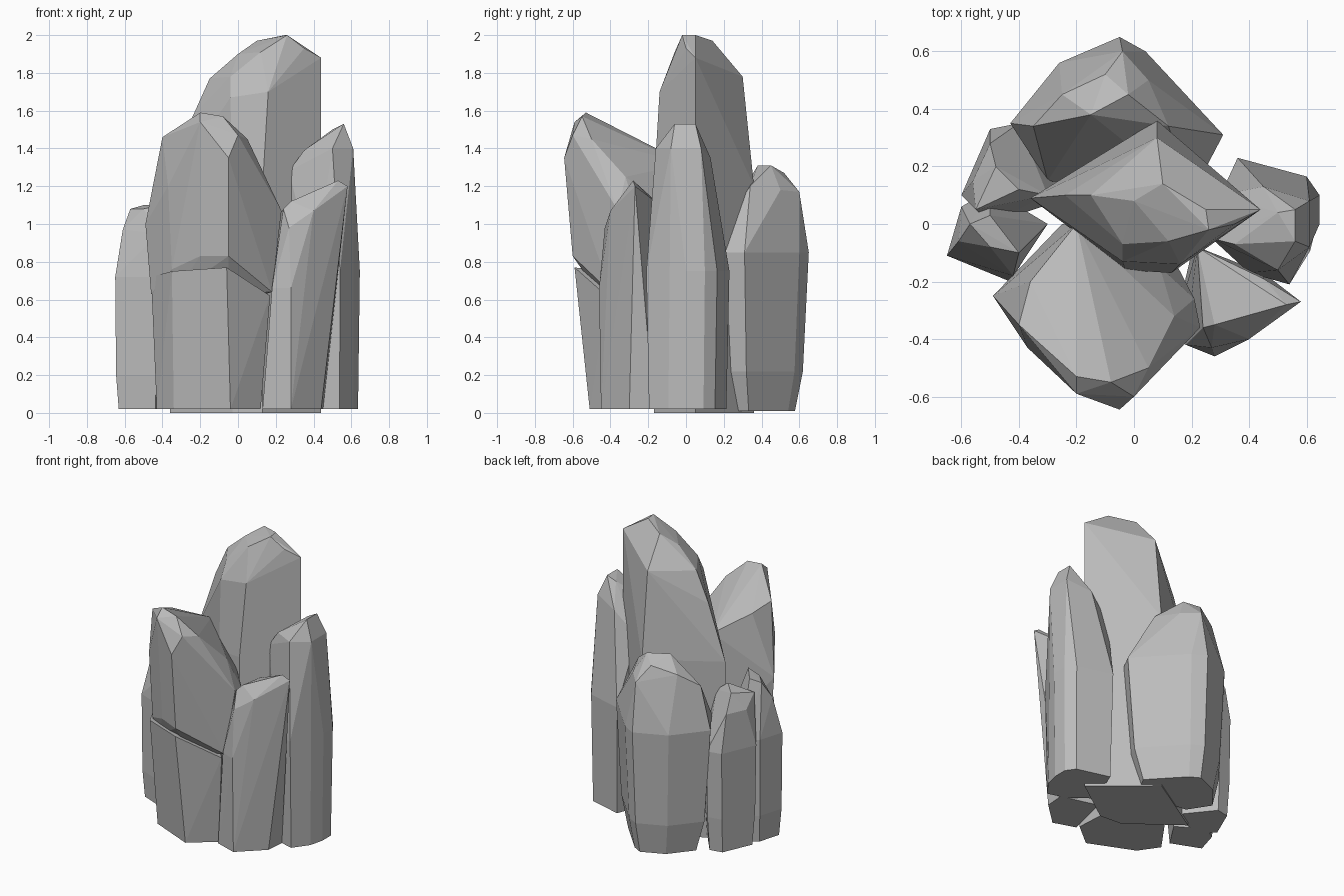
import bpy
import bmesh
from mathutils import Vector

default_cube = bpy.data.objects.get("Cube")
if default_cube:
    bpy.data.objects.remove(default_cube, do_unlink=True)


def make_material(name, colour):
    material = bpy.data.materials.new(name)
    material.use_nodes = True
    material.diffuse_color = colour
    material.node_tree.nodes["Principled BSDF"].inputs["Base Color"].default_value = colour
    return material


stone_grey = make_material("stone grey", (0.5, 0.5, 0.5, 1))


def ring(outline, height, scale):
    """Place a plan outline at a height, scaled about its own middle."""
    points = [Vector((x, y, height)) for x, y in outline]
    middle = sum(points, Vector()) / len(points)
    return [middle + (point - middle) * scale for point in points]


def make_rock(name, outline, levels, crown):
    """Chisel one faceted stone around stacked outlines and crown corners."""
    mesh = bpy.data.meshes.new(name)
    bm = bmesh.new()
    for height, scale in levels:
        for point in ring(outline, height, scale):
            bm.verts.new(point)
    for corner in crown:
        bm.verts.new(corner)
    hull = bmesh.ops.convex_hull(bm, input=bm.verts[:])
    loose = {v for v in hull["geom_interior"] + hull["geom_unused"]
             if isinstance(v, bmesh.types.BMVert)}
    bmesh.ops.delete(bm, geom=list(loose), context="VERTS")
    # Merge almost coplanar triangles into broad chiselled facets
    bmesh.ops.dissolve_limit(bm, angle_limit=0.05, verts=bm.verts[:], edges=bm.edges[:])
    bmesh.ops.recalc_face_normals(bm, faces=bm.faces[:])
    bm.to_mesh(mesh)
    bm.free()
    mesh.materials.append(stone_grey)
    rock = bpy.data.objects.new(name, mesh)
    bpy.context.collection.objects.link(rock)
    return rock


# Tall middle stone with a straight right wall and a sloping left shoulder
make_rock(
    "tall_middle_rock",
    outline=[(-.36, .09), (-.03, -.16), (.13, -.17), (.44, .05), (.08, .36)],
    levels=[(0, 1), (1.2, 1)],
    crown=[(.44, .05, 1.88), (.35, 0, 1.93), (.26, -.02, 2), (.25, .05, 2),
           (.1, .14, 1.97), (.08, .3, 1.78), (.16, -.14, 1.7), (-.04, -.13, 1.67),
           (-.04, -.07, 1.78), (.12, -.06, 1.91), (-.15, .1, 1.77),
           (-.24, .1, 1.57), (0, .08, 1.9)])

# Broad rounded stone at the back
make_rock(
    "back_rock",
    outline=[(-.05, .65), (.04, .6), (.31, .31), (.2, .1),
             (-.3, .15), (-.43, .35), (-.26, .56)],
    levels=[(.01, .72), (.22, .88), (.85, 1)],
    crown=[(-.25, .45, 1.22), (-.1, .52, 1.27), (-.02, .45, 1.31), (-.15, .38, 1.31),
           (.05, .5, 1.18), (.12, .34, 1.2), (-.35, .34, 1.13), (-.04, .6, 1.17)])

# Right stone, tall and slim with a narrow crest
make_rock(
    "right_rock",
    outline=[(.36, .23), (.6, .165), (.645, .1), (.645, 0),
             (.62, -.1), (.54, -.21), (.4, -.17), (.25, -.05)],
    levels=[(.02, .93), (.75, 1)],
    crown=[(.56, -.06, 1.53), (.56, .05, 1.53), (.5, .04, 1.5), (.61, .08, 1.4),
           (.61, -.08, 1.4), (.5, -.16, 1.4), (.45, .13, 1.35), (.35, -.07, 1.39),
           (.27, -.05, 1.28), (.3, .1, 1.2)])

# Low wedge between the front and right stones
make_rock(
    "front_right_rock",
    outline=[(.13, -.4), (.28, -.45), (.44, -.3), (.45, -.17), (.2, -.1)],
    levels=[(.02, 1)],
    crown=[(.53, -.28, 1.23), (.58, -.27, 1.2), (.57, -.27, 1.12), (.45, -.19, 1.14),
           (.4, -.4, 1.07), (.28, -.46, .66), (.27, -.43, .98), (.18, -.42, .66),
           (.24, -.36, 1.08), (.28, -.35, 1.12), (.22, -.08, 1.05)])

# Front stone, split by a crack into a foot and an overhanging head
make_rock(
    "front_rock_foot",
    outline=[(-.43, -.25), (-.34, -.38), (-.04, -.51), (.12, -.38), (.1, -.05), (-.25, 0)],
    levels=[(.02, 1)],
    crown=[(-.46, -.25, .72), (-.35, -.45, .75), (-.06, -.59, .77), (.17, -.42, .62),
           (-.3, -.3, .64), (.1, -.3, .58), (-.2, 0, .7)])
make_rock(
    "front_rock_head",
    outline=[(-.46, -.25), (-.34, -.37), (-.05, -.46), (.15, -.34), (.1, -.05), (-.25, 0)],
    levels=[(.63, 1)],
    crown=[(-.35, -.42, .76), (-.2, -.53, .83), (-.05, -.6, .83), (.18, -.4, .64),
           (-.49, -.25, 1), (-.37, -.43, 1.2), (-.05, -.645, 1.35), (.23, -.36, 1.07),
           (-.4, -.35, 1.46), (-.2, -.53, 1.59), (-.2, -.59, 1.54), (-.08, -.55, 1.57),
           (0, -.6, 1.47), (.05, -.5, 1.45), (.14, -.32, 1.25), (.21, -.26, 1.05),
           (-.36, -.2, 1.42), (-.2, 0, 1.32), (.09, -.15, 1.12)])

# Pair of low stones leaning together on the left
make_rock(
    "left_back_rock",
    outline=[(-.6, .1), (-.5, .33), (-.4, .35), (-.2, .1), (-.5, 0)],
    levels=[(.02, .86), (.25, .96), (.7, 1)],
    crown=[(-.56, .15, .95), (-.5, .28, .95), (-.48, .2, 1.06), (-.55, .05, 1.03),
           (-.4, .12, 1.08), (-.3, .1, 1)])
make_rock(
    "left_front_rock",
    outline=[(-.65, -.11), (-.6, .06), (-.5, .12), (-.3, 0), (-.43, -.2)],
    levels=[(.02, .88), (.2, .97), (.72, 1)],
    crown=[(-.61, -.06, .97), (-.57, 0, 1.08), (-.5, .03, 1.1),
           (-.5, -.08, 1.08), (-.4, -.1, 1.1), (-.42, -.18, .95)])
